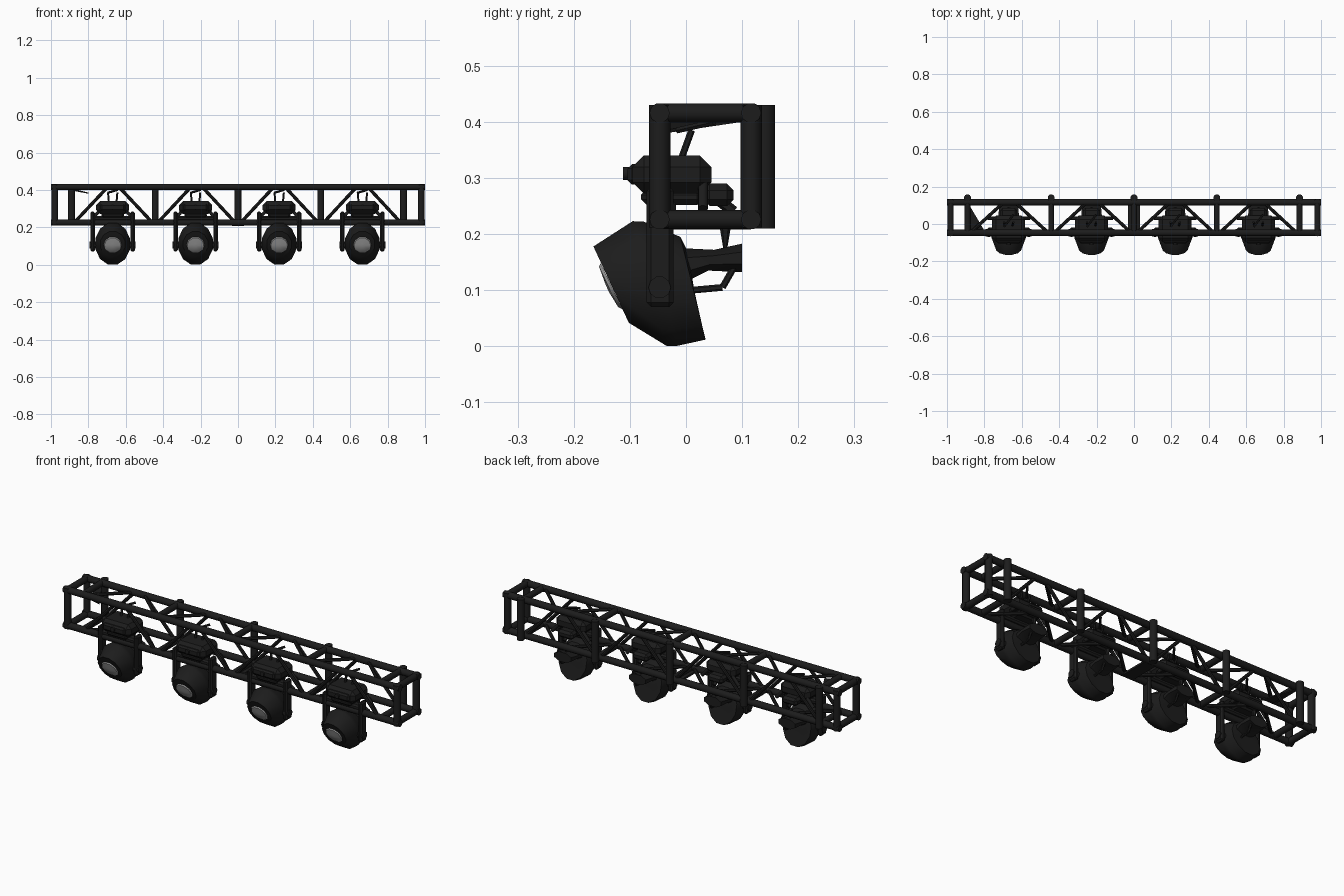
import bpy, bmesh, math
from mathutils import Vector

if "Cube" in bpy.data.objects:
    bpy.data.objects.remove(bpy.data.objects["Cube"])


def material(name, c):
    m = bpy.data.materials.new(name)
    m.diffuse_color = (*c, 1)
    m.use_nodes = True
    m.node_tree.nodes["Principled BSDF"].inputs["Base Color"].default_value = m.diffuse_color
    return m


BLACK = material("matte_black", (0.012, 0.012, 0.012))
GREY = material("lens_grey", (0.36, 0.36, 0.36))


def finish(name, bm, mat=BLACK, smooth=True):
    bmesh.ops.recalc_face_normals(bm, faces=bm.faces)
    me = bpy.data.meshes.new(name)
    bm.to_mesh(me)
    bm.free()
    me.materials.append(mat)
    ob = bpy.data.objects.new(name, me)
    bpy.context.collection.objects.link(ob)
    if smooth:
        bpy.ops.object.select_all(action='DESELECT')
        ob.select_set(True)
        bpy.context.view_layer.objects.active = ob
        bpy.ops.object.shade_smooth_by_angle(angle=math.radians(40))
    return ob


def tube(bm, a, b, r, n=10):
    a, b = Vector(a), Vector(b)
    d = b - a
    res = bmesh.ops.create_cone(bm, cap_ends=True, segments=n, radius1=r, radius2=r, depth=d.length)
    q = Vector((0, 0, 1)).rotation_difference(d.normalized())
    for v in res['verts']:
        v.co = q @ v.co + (a + b) / 2


def tubes(name, items):
    bm = bmesh.new()
    for it in items:
        tube(bm, *it)
    return finish(name, bm)


def box(name, x, y, z, bevel=0.0):
    bm = bmesh.new()
    for v in bmesh.ops.create_cube(bm, size=1)['verts']:
        v.co = Vector([(r[0] + r[1]) / 2 + c * (r[1] - r[0]) for r, c in zip((x, y, z), v.co)])
    if bevel:
        bmesh.ops.bevel(bm, geom=bm.edges[:], offset=bevel, segments=1, affect='EDGES')
    return finish(name, bm, smooth=False)


def loft(name, cx, rings, n=12, mat=BLACK):
    """Rings given as top y,z / bottom y,z / half width."""
    bm = bmesh.new()
    loops = []
    for yt, zt, yb, zb, hw in rings:
        c = Vector((cx, (yt + yb) / 2, (zt + zb) / 2))
        up = Vector((0, (yt - yb) / 2, (zt - zb) / 2))
        k = 1 / math.cos(math.pi / n)
        loops.append([bm.verts.new(c + Vector((hw * k * math.sin(a), 0, 0)) + up * k * math.cos(a))
                      for a in [(i + 0.5) * math.tau / n for i in range(n)]])
    for p, q in zip(loops, loops[1:]):
        for i in range(n):
            j = (i + 1) % n
            bm.faces.new((p[i], p[j], q[j], q[i]))
    bm.faces.new(loops[0])
    bm.faces.new(loops[-1])
    return finish(name, bm, mat)


# Truss: four chords, end frames, back posts and cross bars
YF, YB, ZL, ZH = -0.047, 0.116, 0.226, 0.416
POSTS = (-0.89, -0.443, 0.0, 0.443, 0.885)
tubes("truss_chords", [((-1, y, z), (1, y, z), 0.018) for y in (YF, YB) for z in (ZL, ZH)])
frame = []
for x in (-0.98, 0.98):
    frame += [((x, y, 0.212), (x, y, 0.43), 0.019) for y in (YF, YB)]
    frame += [((x, YF, z), (x, YB, z), 0.017) for z in (ZL, ZH)]
tubes("end_frames", frame)
tubes("back_posts", [((x, 0.14, 0.21), (x, 0.14, 0.43), 0.019) for x in POSTS])
tubes("cross_bars", [((x, YF, z), (x, YB + 0.01, z), 0.016) for x in POSTS for z in (ZL, ZH)])
box("centre_plate", (-0.033, 0.033), (YF, YB), (0.208, 0.218))

# Lattice diagonals on every face of the truss
diag = []
for x0, x1 in zip(POSTS, POSTS[1:]):
    m = (x0 + x1) / 2
    for p, s in ((x0, -1), (x1, 1)):
        top = m + s * 0.03
        e = p - s * 0.015
        diag += [((e, y, ZL), (top, y, ZH), 0.009, 8) for y in (YF, YB)]
        diag += [((e, YF, z), (top, YB, z), 0.009, 8) for z in (ZL, ZH)]
tubes("lattice_diagonals", diag)

# Small triangular gusset near the left end
bm = bmesh.new()
f = bm.faces.new([bm.verts.new(v) for v in ((-0.88, -0.035, 0.395), (-0.80, -0.035, 0.38), (-0.88, 0.1, 0.4))])
ex = bmesh.ops.extrude_face_region(bm, geom=[f])
for v in ex['geom']:
    if isinstance(v, bmesh.types.BMVert):
        v.co.z += 0.006
finish("gusset", bm, smooth=False)

# Four moving lamps
HEAD = [(-0.165, 0.178, -0.102, 0.042, 0.066),
        (-0.095, 0.223, -0.035, 0.001, 0.092),
        (-0.075, 0.222, -0.015, 0.001, 0.092),
        (-0.01, 0.195, 0.035, 0.012, 0.08),
        (0.005, 0.165, 0.015, 0.085, 0.05)]
TAIL = [(-0.01, 0.175, 0.0, 0.115, 0.05), (0.05, 0.172, 0.04, 0.135, 0.055), (0.1, 0.183, 0.1, 0.132, 0.05)]
LENS = [(-0.152, 0.148, -0.113, 0.066, 0.046), (-0.155, 0.142, -0.121, 0.07, 0.042),
        (-0.144, 0.112, -0.138, 0.098, 0.008)]
for k, x in enumerate((-0.67, -0.227, 0.22, 0.665), 1):
    t = f"_{k}"
    loft("lamp_head" + t, x, HEAD)
    loft("lamp_tail" + t, x, TAIL, 8)
    loft("lens" + t, x, LENS, 10, GREY)
    # Base housing with front knob and side handles
    box("lamp_base" + t, (x - 0.088, x + 0.088), (-0.095, 0.045), (0.272, 0.34), 0.02)
    box("base_panel" + t, (x - 0.065, x + 0.065), (-0.104, 0.03), (0.288, 0.325), 0.008)
    box("base_skirt" + t, (x - 0.06, x + 0.06), (-0.08, 0.03), (0.252, 0.28), 0.01)
    box("rear_box" + t, (x - 0.045, x + 0.045), (0.03, 0.085), (0.25, 0.29), 0.012)
    tubes("front_knob" + t, [((x, -0.112, 0.308), (x, -0.09, 0.308), 0.012)])
    # Yoke fork holding the head
    box("yoke_bar" + t, (x - 0.115, x + 0.115), (-0.062, -0.018), (0.235, 0.262), 0.008)
    arms = []
    for s in (-1, 1):
        a = x + s * 0.107
        box(f"yoke_arm{t}_{'left' if s < 0 else 'right'}", sorted((a - 0.012, a + 0.012)),
            (-0.07, -0.022), (0.07, 0.285), 0.008)
        arms += [((x + s * 0.075, -0.047, 0.105), (x + s * 0.123, -0.047, 0.105), 0.02)]
        arms += [((x + s * 0.07, 0.03, 0.29), (x + s * 0.11, 0.03, 0.245), 0.009)]
    tubes("pivots_and_handles" + t, arms)
    # Clamp, brace and safety cables up to the truss
    tubes("clamp_and_cables" + t, [
        ((x - 0.02, -0.01, 0.33), (x - 0.025, 0.01, 0.385), 0.006, 6),
        ((x + 0.02, -0.01, 0.33), (x + 0.025, 0.01, 0.385), 0.006, 6),
        ((x - 0.025, -0.015, 0.385), (x + 0.025, 0.05, 0.4), 0.006, 6),
        ((x, 0.02, 0.29), (x, 0.085, 0.24), 0.01, 6),
        ((x + 0.03, 0.01, 0.1), (x + 0.03, 0.065, 0.105), 0.006, 6),
        ((x + 0.03, 0.065, 0.105), (x + 0.03, 0.085, 0.14), 0.006, 6)])
    bm = bmesh.new()
    for v in bmesh.ops.create_cone(bm, cap_ends=True, segments=6, radius1=0.002, radius2=0.012, depth=0.06)['verts']:
        v.co += Vector((x, 0.07, 0.195))
    finish("cable_drop" + t, bm)
